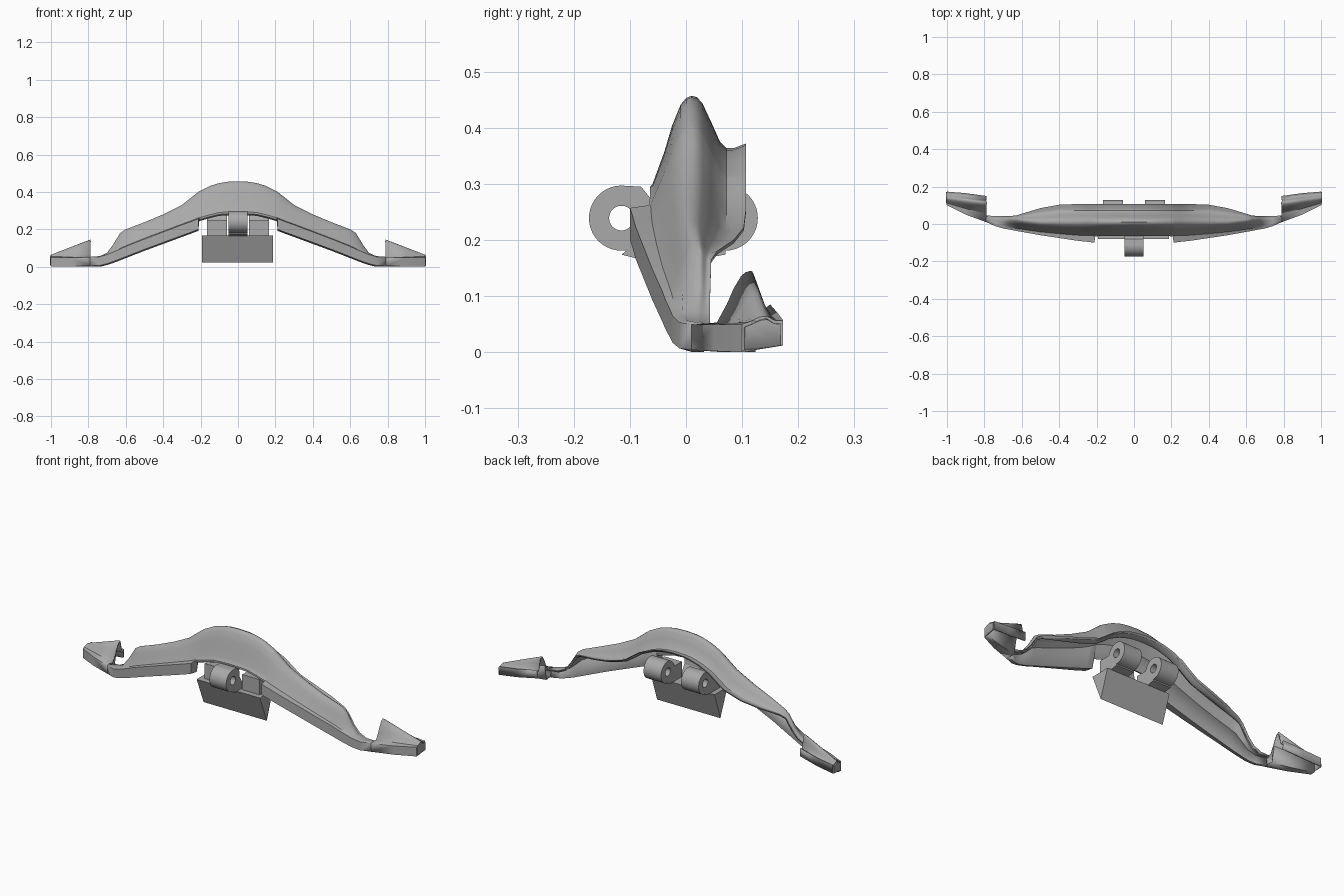
import bpy, bmesh, math
from mathutils import Vector

if "Cube" in bpy.data.objects:
    bpy.data.objects.remove(bpy.data.objects["Cube"])

grey = bpy.data.materials.new("plain_grey")
grey.use_nodes = True
grey.diffuse_color = (0.4, 0.4, 0.4, 1)
grey.node_tree.nodes["Principled BSDF"].inputs["Base Color"].default_value = grey.diffuse_color


def make_object(name, bm, smooth=None):
    mesh = bpy.data.meshes.new(name)
    bm.to_mesh(mesh)
    bm.free()
    mesh.materials.append(grey)
    obj = bpy.data.objects.new(name, mesh)
    bpy.context.collection.objects.link(obj)
    if smooth:
        bpy.ops.object.select_all(action="DESELECT")
        obj.select_set(True)
        bpy.context.view_layer.objects.active = obj
        bpy.ops.object.shade_smooth_by_angle(angle=math.radians(smooth))
    return obj


# Depth and height blends from wall base to ridge, then from ridge to back edge
FRONT = [(0, 0), (.1, .12), (.3, .36), (.5, .66), (.72, .9), (.86, .975), (1, 1)]
BACK = [(.1, .03), (.2, .16), (.36, .55), (.52, .96), (.64, 1.1), (.77, 1.1), (1, 1)]


def section(x, fy, fz, lip, wy, ry, rz, by, bz, drop):
    """Cross-section from the lip filler, round the lip, over the ridge to the back."""
    top = fz + lip
    pts = [(wy + (ry - wy) * .5, top + (rz - top) * .35),
           (wy + .012, max(fz - .008, 0)), (fy, fz), (fy, top)]
    pts += [(wy + (ry - wy) * a, top + .004 + (rz - top - .004) * b) for a, b in FRONT]
    pts += [(ry + (by - ry) * a, rz + (bz - rz) * b) for a, b in BACK]
    pts.append((by, bz - drop))
    return [Vector((x, y, z)) for y, z in pts]


def shell(name, stations, drop, thickness, capped=False):
    """Loft the sections, thicken inward and mirror to the other side."""
    bm = bmesh.new()
    rings = [[bm.verts.new(p) for p in section(*s, drop)] for s in stations]
    for a, b in zip(rings, rings[1:]):
        for j in range(len(a) - 1):
            bm.faces.new((a[j], b[j], b[j + 1], a[j + 1]))
    if capped:
        bm.faces.new(rings[-1][2:])
    obj = make_object(name, bm, 35)
    mirror = obj.modifiers.new("mirror", "MIRROR")
    mirror.use_clip = True
    solid = obj.modifiers.new("thickness", "SOLIDIFY")
    solid.thickness = thickness
    solid.offset = -1


# x, front y, front z, lip height, wall y, ridge y, ridge z, back y, back z
shell("wing_shell", [
    (0, -.064, .285, .01, -.06, .01, .457, .107, .372),
    (.06, -.064, .283, .01, -.06, .01, .454, .107, .369),
    (.1, -.064, .28, .01, -.06, .01, .447, .107, .362),
    (.15, -.064, .268, .01, -.06, .01, .432, .107, .347),
    (.207, -.066, .252, .01, -.062, .01, .403, .107, .321),
    (.212, -.1, .2, .057, -.063, .01, .4, .107, .318),
    (.25, -.095, .185, .057, -.062, .01, .37, .107, .29),
    (.3, -.09, .167, .057, -.06, .01, .33, .107, .255),
    (.4, -.075, .13, .056, -.052, .01, .28, .103, .222),
    (.5, -.06, .093, .055, -.042, .01, .238, .085, .2),
    (.6, -.042, .054, .054, -.028, .02, .2, .055, .18),
    (.63, -.037, .042, .052, -.024, .025, .18, .045, .165),
    (.67, -.029, .027, .05, -.017, .025, .115, .043, .105),
    (.7, -.024, .017, .048, -.012, .02, .075, .043, .072),
    (.74, -.012, .007, .046, 0, .02, .055, .043, .053),
    (.79, .01, .004, .045, .02, .03, .052, .045, .05),
], .006, .01)

# Hollow raised tips
shell("wing_tip", [
    (.79, .01, .004, .045, .055, .115, .145, .15, .085),
    (.9, .05, .002, .047, .082, .127, .103, .165, .068),
    (1, .1, 0, .05, .112, .14, .064, .173, .057),
], .045, .008, True)


def prism(name, profile, x0, x1):
    """Extrude a y-z outline along x."""
    bm = bmesh.new()
    face = bm.faces.new([bm.verts.new((x0, y, z)) for y, z in profile])
    out = bmesh.ops.extrude_face_region(bm, geom=[face])
    verts = [v for v in out["geom"] if isinstance(v, bmesh.types.BMVert)]
    bmesh.ops.translate(bm, verts=verts, vec=(x1 - x0, 0, 0))
    # Extruding drops the first cap, so close it again
    bmesh.ops.holes_fill(bm, edges=[e for e in bm.edges if e.is_boundary])
    bmesh.ops.recalc_face_normals(bm, faces=bm.faces)
    make_object(name, bm)


def boss(name, y, z, x0, x1, outer=.058, inner=.022, n=40):
    """Hinge ring with a through hole."""
    bm = bmesh.new()
    rings = []
    for x, r in ((x0, outer), (x1, outer), (x1, inner), (x0, inner)):
        rings.append([bm.verts.new((x, y + r * math.cos(t), z + r * math.sin(t)))
                      for t in (math.tau * k / n for k in range(n))])
    for a, b in zip(rings, rings[1:] + rings[:1]):
        for k in range(n):
            m = (k + 1) % n
            bm.faces.new((a[k], a[m], b[m], b[k]))
    bmesh.ops.recalc_face_normals(bm, faces=bm.faces)
    make_object(name, bm, 35)


# Wedge hanging under the hinge
prism("clamp_wedge", [(-.08, .168), (.03, .168), (-.02, .022)], -.192, .187)

# Front hinge and its web
boss("front_hinge", -.115, .239, -.05, .05)
prism("front_hinge_web", [(-.115, .297), (-.08, .295), (-.06, .27), (-.058, .24),
                          (-.035, .2), (-.035, .165), (-.08, .165), (-.115, .174),
                          (-.105, .182), (-.08, .194), (-.06, .22), (-.06, .26),
                          (-.08, .28)], -.05, .05)

# Paired back hinges and webs
for side, s in (("right", -1), ("left", 1)):
    boss("back_hinge_" + side, .07, .239, s * .06, s * .165)
    prism("back_hinge_web_" + side,
          [(.07, .183), (.07, .174), (.02, .165), (-.05, .165), (-.05, .25),
           (.02, .25), (.02, .21)], s * .06, s * .165)
